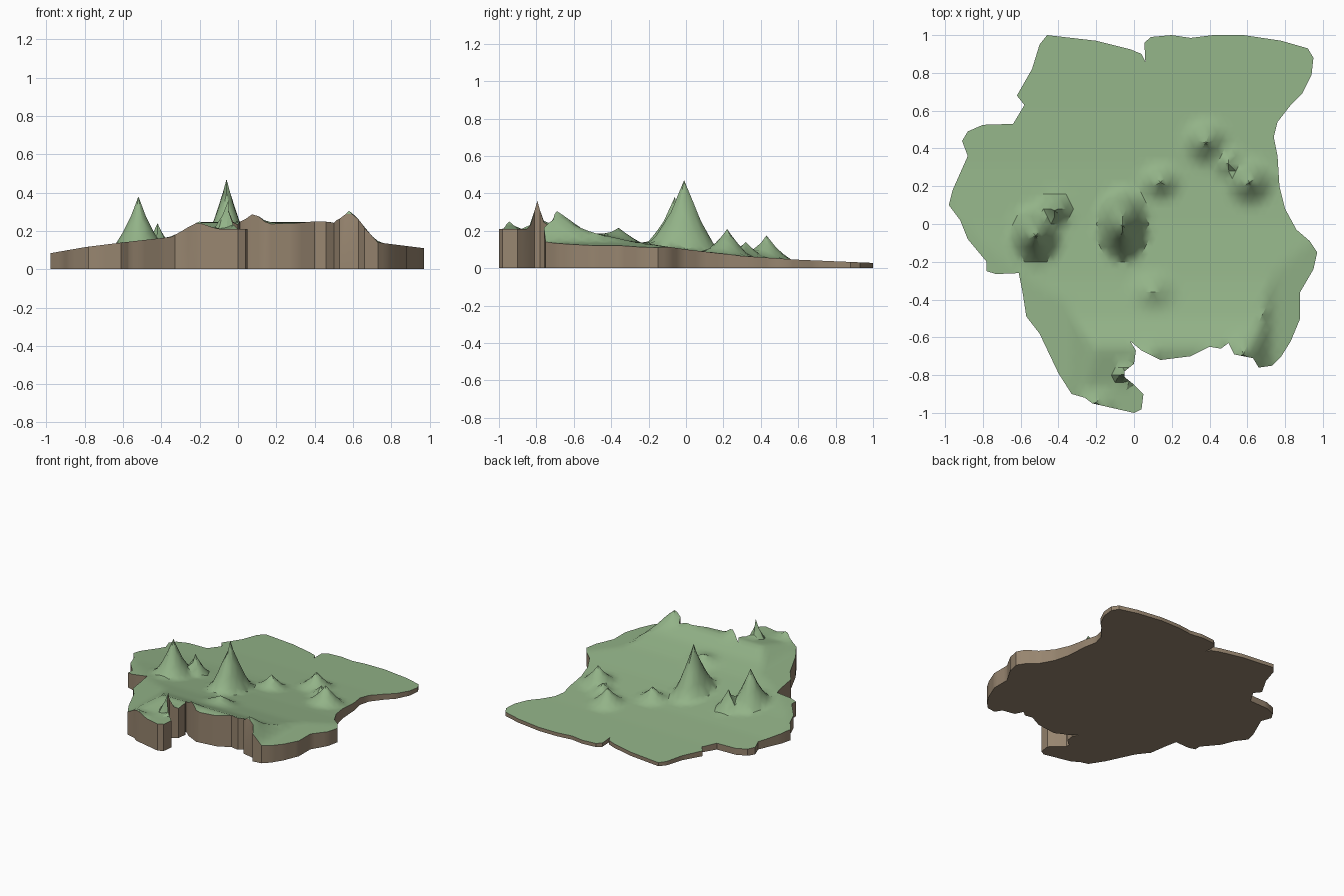
import bpy, math
from mathutils import Vector
from mathutils.geometry import delaunay_2d_cdt

if "Cube" in bpy.data.objects:
    bpy.data.objects.remove(bpy.data.objects["Cube"])

# Coastline and borders, clockwise from the north-west corner
OUTLINE = [
    (-.46, 1), (-.2, .97), (-.02, .925), (.04, .9), (.06, .86), (.055, .96), (.09, .99), (.2, 1),
    (.3, .985), (.42, 1), (.58, 1), (.78, .97), (.92, .93), (.95, .88), (.94, .79), (.89, .69),
    (.83, .63), (.76, .54), (.74, .46), (.76, .36), (.77, .2), (.8, .08), (.86, -.03), (.93, -.09),
    (.97, -.15), (.95, -.24), (.88, -.36), (.88, -.5), (.83, -.62), (.78, -.7), (.73, -.75),
    (.66, -.76), (.63, -.71), (.53, -.69), (.5, -.63), (.46, -.66), (.4, -.65), (.3, -.7),
    (.14, -.72), (.04, -.67), (-.02, -.62), (.01, -.67), (0, -.74), (-.05, -.78), (-.05, -.81),
    (0, -.85), (.05, -.9), (.04, -.98), (0, -1), (-.22, -.95), (-.26, -.92), (-.33, -.9),
    (-.4, -.79), (-.5, -.58), (-.57, -.49), (-.59, -.36), (-.61, -.26), (-.73, -.265),
    (-.78, -.25), (-.78, -.2), (-.88, -.08), (-.92, .02), (-.98, .1), (-.96, .18), (-.88, .36),
    (-.91, .44), (-.88, .49), (-.8, .525), (-.64, .53), (-.58, .63), (-.62, .68), (-.54, .82),
    (-.5, .95)]

# Mountains: x, y, summit height, radius in x, radius in y
PEAKS = [
    (-.06, -.01, .47, .14, .2), (-.52, -.06, .38, .14, .16), (-.42, .07, .24, .1, .1),
    (.14, .22, .17, .12, .1), (.38, .43, .175, .13, .13), (.61, .22, .21, .14, .13),
    (.5, .32, .14, .1, .1), (.1, -.36, .215, .14, .12), (-.05, -.795, .36, .07, .05),
    (.08, -.7, .3, .09, .08), (.58, -.69, .305, .09, .12), (-.2, -.945, .25, .12, .06)]

# General rise of the land from the north coast to the south
SLOPE = [(-1, .21), (-.85, .21), (-.65, .25), (-.5, .19), (-.3, .145), (0, .1),
         (.3, .065), (.6, .045), (1, .028)]


def interp(table, t):
    for (a, u), (b, v) in zip(table, table[1:]):
        if t <= b:
            return u + (v - u) * max(0, (t - a) / (b - a))
    return table[-1][1]


def height(x, y):
    cap = interp([(-1, .08), (-.8, .115), (-.6, .14), (-.35, .168), (-.2, .25), (.62, .26),
                  (.73, .14), (.97, .11)], x)
    base = min(interp(SLOPE, y), cap)
    h = base
    for px, py, pz, rx, ry in PEAKS:
        d = math.hypot((x - px) / rx, (y - py) / ry)
        if d < 1:
            h = max(h, base + (pz - base) * (1 - d) ** 1.35)
    return h


def material(name, rgb):
    m = bpy.data.materials.new(name)
    m.diffuse_color = (*rgb, 1)
    m.use_nodes = True
    m.node_tree.nodes["Principled BSDF"].inputs["Base Color"].default_value = m.diffuse_color
    return m


# Outline split into short steps, counter-clockwise
loop = []
pts = [Vector(p) for p in reversed(OUTLINE)]
for a, b in zip(pts, pts[1:] + pts[:1]):
    n = max(1, round((b - a).length / .035))
    loop += [a.lerp(b, i / n) for i in range(n)]

# Interior points: even grid plus the summits
step = .04
inner = [Vector((p[0], p[1])) for p in PEAKS]
for i in range(-25, 26):
    for j in range(-25, 26):
        p = Vector((i * step + (j % 2) * step / 2, j * step))
        if all((p - q).length > .018 for q in loop) and all((p - q).length > .02 for q in inner[:len(PEAKS)]):
            inner.append(p)

flat, _, tris, *_ = delaunay_2d_cdt(loop + inner, [], [list(range(len(loop)))], 1, 1e-5)
used = sorted({i for t in tris for i in t})
index = {v: k for k, v in enumerate(used)}
top = []
for t in tris:
    t = [index[i] for i in t]
    a, b, c = (flat[used[i]] for i in t)
    area = (b.x - a.x) * (c.y - a.y) - (b.y - a.y) * (c.x - a.x)
    top.append(t if area > 0 else t[::-1])

# Relief surface, cliff walls and flat underside
n = len(used)
verts = [(flat[i].x, flat[i].y, height(flat[i].x, flat[i].y)) for i in used]
verts += [(x, y, 0) for x, y, _ in verts]
edges = {(t[k], t[(k + 1) % 3]) for t in top for k in range(3)}
walls = [(b, a, a + n, b + n) for a, b in edges if (b, a) not in edges]
under = [[i + n for i in reversed(t)] for t in top]

mesh = bpy.data.meshes.new("relief_map")
mesh.from_pydata(verts, [], top + walls + under)
mesh.materials.append(material("land_green", (.29, .45, .245)))
mesh.materials.append(material("earth_brown", (.31, .235, .16)))
for k, f in enumerate(mesh.polygons):
    f.material_index = 0 if k < len(top) else 1
mesh.update()
obj = bpy.data.objects.new("relief_map", mesh)
bpy.context.collection.objects.link(obj)
bpy.context.view_layer.objects.active = obj
obj.select_set(True)
bpy.ops.object.shade_smooth_by_angle(angle=math.radians(35))
